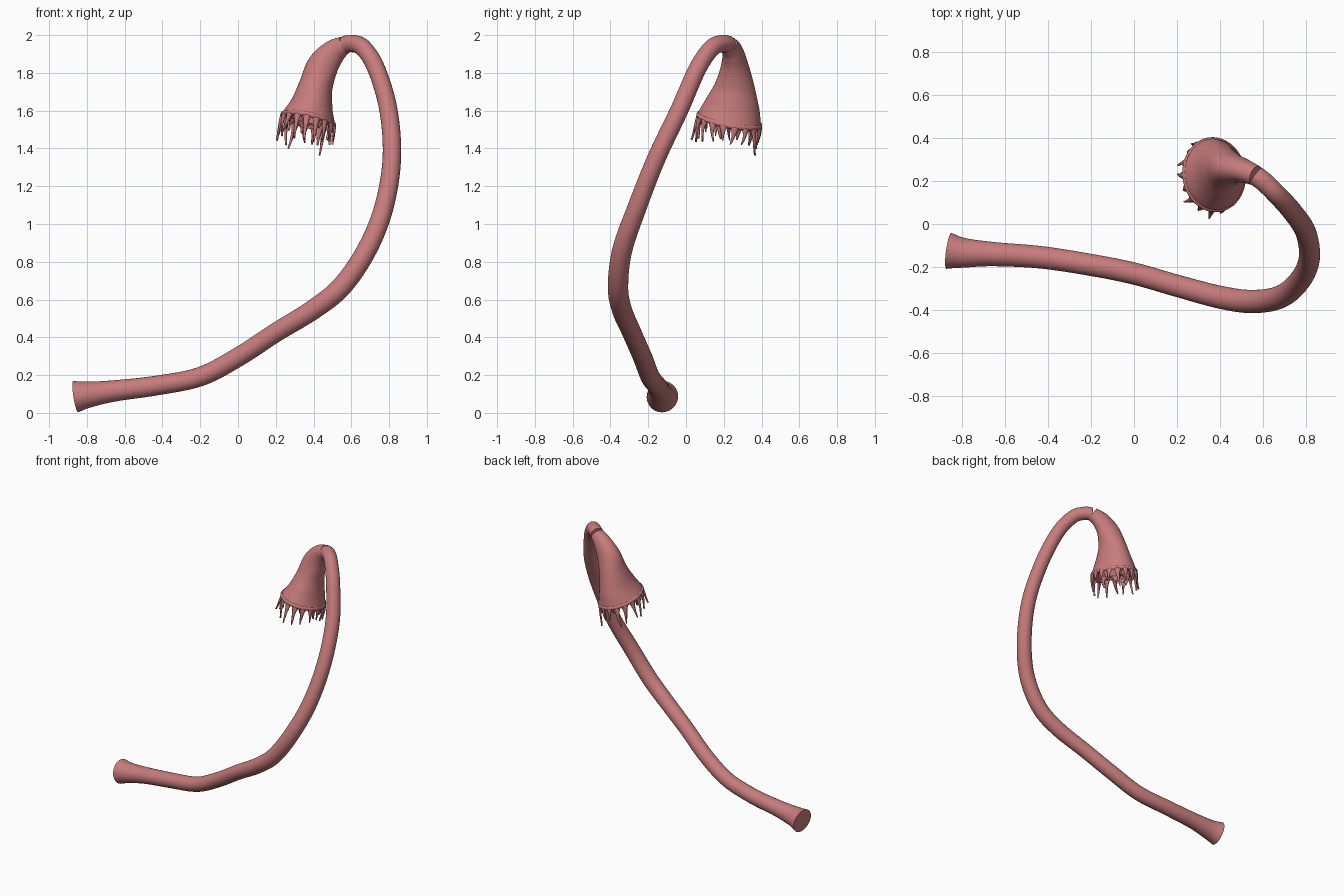
import bpy, math, random
from mathutils import Vector

if "Cube" in bpy.data.objects:
    bpy.data.objects.remove(bpy.data.objects["Cube"])

random.seed(4)
mat = bpy.data.materials.new("flesh_pink")
mat.diffuse_color = (0.57, 0.2, 0.2, 1)
mat.use_nodes = True
mat.node_tree.nodes["Principled BSDF"].inputs["Base Color"].default_value = mat.diffuse_color


def make(name, verts, faces, angle=50):
    me = bpy.data.meshes.new(name)
    me.from_pydata([tuple(v) for v in verts], [], faces)
    me.materials.append(mat)
    ob = bpy.data.objects.new(name, me)
    bpy.context.collection.objects.link(ob)
    bpy.context.view_layer.objects.active = ob
    bpy.ops.object.select_all(action='DESELECT')
    ob.select_set(True)
    bpy.ops.object.mode_set(mode='EDIT')
    bpy.ops.mesh.select_all(action='SELECT')
    bpy.ops.mesh.normals_make_consistent(inside=False)
    bpy.ops.object.mode_set(mode='OBJECT')
    bpy.ops.object.shade_smooth_by_angle(angle=math.radians(angle))
    return ob


def smooth(pts, n=8):
    """Catmull-Rom through tuples of any length."""
    p = [Vector(q) for q in pts]
    p = [p[0] * 2 - p[1]] + p + [p[-1] * 2 - p[-2]]
    out = []
    for i in range(1, len(p) - 2):
        a, b, c, d = p[i - 1:i + 3]
        for k in range(n):
            t = k / n
            out.append(0.5 * (b * 2 + (c - a) * t + (a * 2 - b * 5 + c * 4 - d) * t * t
                              + (b * 3 - a - c * 3 + d) * t ** 3))
    return out + [p[-2]]


def frames(path):
    """(centre, u, v, a, b) for each (x, y, z, a, b) sample; v stays near the y axis."""
    out = []
    for i, q in enumerate(path):
        t = (path[min(i + 1, len(path) - 1)] - path[max(i - 1, 0)])
        t = Vector(t[:3]).normalized()
        u = t.cross(Vector((0, 1, 0))).normalized()
        out.append((Vector(q[:3]), u, u.cross(t).normalized(), q[3], q[4]))
    return out


def ring_point(f, ang, s=1.0):
    c, u, v, a, b = f
    return c + u * (a * s * math.cos(ang)) + v * (b * s * math.sin(ang))


def loft(name, rings, n=40):
    """rings: list of (frame, scale); both ends capped."""
    verts = [ring_point(f, 2 * math.pi * k / n, s) for f, s in rings for k in range(n)]
    faces = [(r * n + k, r * n + (k + 1) % n, (r + 1) * n + (k + 1) % n, (r + 1) * n + k)
             for r in range(len(rings) - 1) for k in range(n)]
    faces += [tuple(range(n)), tuple(range((len(rings) - 1) * n, len(rings) * n))]
    return make(name, verts, faces)


# Long tube centreline: x, y, z, radius
line = [(-.86, -.125, .086, .084), (-.79, -.134, .097, .069), (-.65, -.14, .117, .056),
        (-.43, -.155, .145, .052), (-.2, -.19, .192, .051), (0, -.23, .295, .051),
        (.2, -.287, .425, .051), (.4, -.34, .548, .053), (.55, -.36, .67, .054),
        (.68, -.338, .86, .053), (.77, -.262, 1.08, .051), (.814, -.16, 1.34, .049),
        (.797, -.037, 1.6, .048), (.733, .06, 1.82, .047), (.665, .135, 1.93, .046),
        (.61, .19, 1.955, .046), (.565, .225, 1.95, .046)]
fr = frames(smooth([p + (p[3],) for p in line]))
cut = 3 * 8
loft("flared_root_tube", [(f, 1) for f in fr[:cut + 1]])
loft("long_curved_tube", [(f, 1) for f in fr[cut:]])

# Funnel: x, y, z, half width, half depth
bell = [(.565, .225, 1.95, .047, .047), (.505, .248, 1.908, .067, .056),
        (.448, .258, 1.835, .083, .074), (.412, .257, 1.73, .09, .107),
        (.39, .244, 1.63, .113, .146), (.372, .229, 1.55, .147, .172)]
bf = frames(smooth(bell))
rim = bf[-1]
lip = [(bf[-1], .94), (bf[-1], .9)]
inner = [(f, .88) for f in reversed(bf[8:-1])]
loft("funnel", [(f, 1) for f in bf] + lip + inner, 56)

# Rolled rim around the funnel mouth
n, m = 64, 8
verts, faces = [], []
axis = rim[2].cross(rim[1]).normalized()
if axis.z > 0:
    axis = -axis
for i in range(n):
    a = 2 * math.pi * i / n
    for j in range(m):
        b = 2 * math.pi * j / m
        verts.append(ring_point(rim, a, .97 + .06 * math.cos(b)) + axis * (.013 * math.sin(b)))
        faces.append((i * m + j, i * m + (j + 1) % m,
                      (i + 1) % n * m + (j + 1) % m, (i + 1) % n * m + j))
make("funnel_rim", verts, faces)


# Ragged fringe of tapering fingers joined at their bases
def fringe(name, count, scale, lengths, drop, flare):
    verts, faces, rows, cols = [], [], 10, 4
    for i in range(count):
        mid = 2 * math.pi * (i + .5) / count
        length = random.uniform(*lengths)
        sway, bend = random.uniform(-.12, .12), random.uniform(-.08, 1) * flare
        base = len(verts)
        for r in range(rows + 1):
            t = r / rows
            w = math.pi / count * (.05 + .3 * (1 - t) + .67 * (1 - t) ** 5)
            for c in range(cols + 1):
                k = 2 * c / cols - 1
                s = scale + bend * t * t + .03 * math.sin(t * 4) + .05 * (1 - k * k) * (1 - t)
                p = ring_point(rim, mid + k * w + sway * t * t, s)
                verts.append(p + axis * (drop + length * t * .6) - Vector((0, 0, length * t * .4)))
        for r in range(rows):
            for c in range(cols):
                q = base + r * (cols + 1) + c
                faces.append((q, q + 1, q + cols + 2, q + cols + 1))
    ob = make(name, verts, faces, 60)
    mod = ob.modifiers.new("thickness", 'SOLIDIFY')
    mod.thickness, mod.offset = .011, 0


fringe("outer_fringe", 17, .94, (.08, .15), 0, .2)
fringe("inner_fringe", 9, .8, (.05, .11), -.01, .08)
